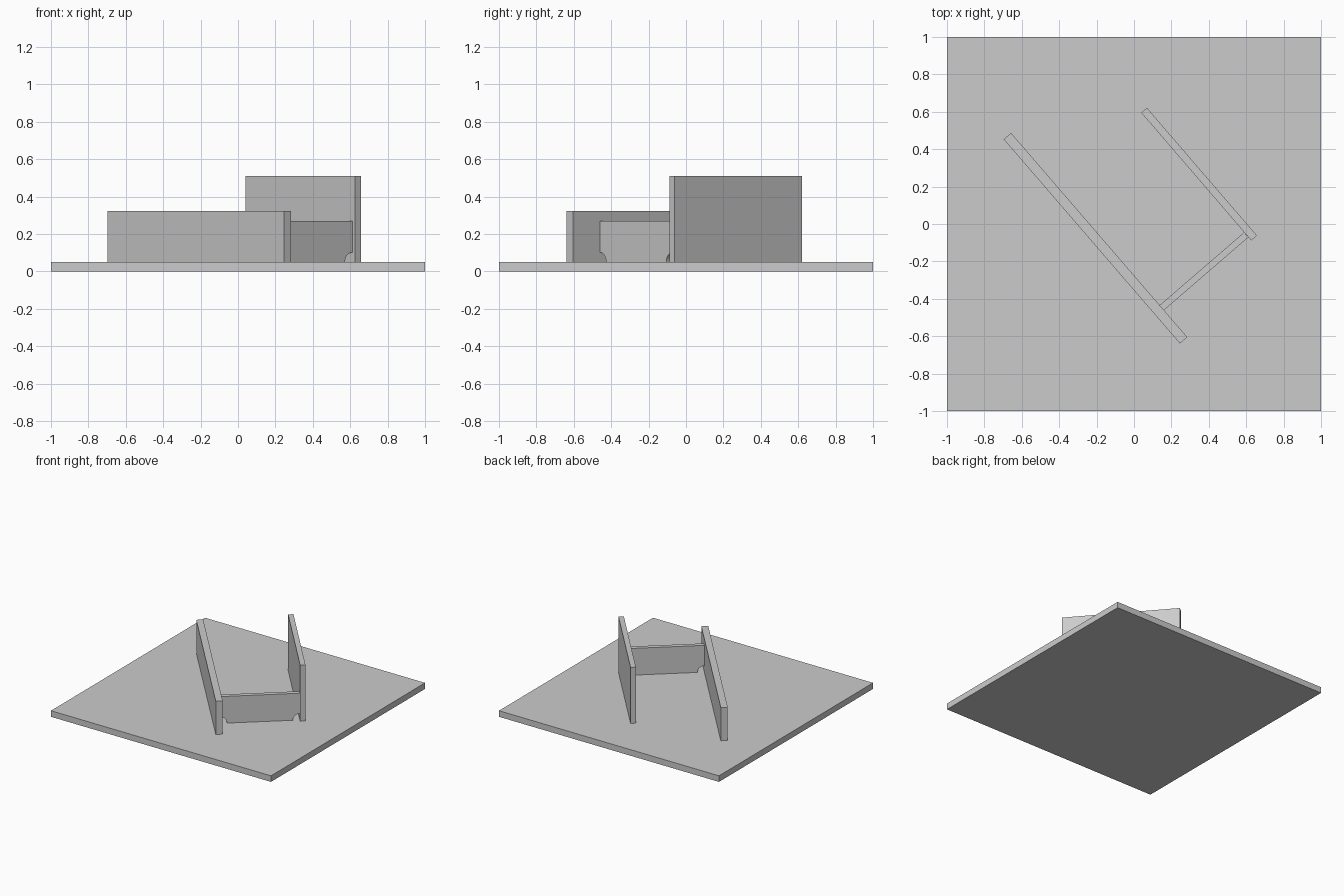
import bpy, bmesh, math
from mathutils import Matrix, Vector

cube = bpy.data.objects.get("Cube")
if cube:
    bpy.data.objects.remove(cube, do_unlink=True)

gray = bpy.data.materials.new("light gray")
gray.use_nodes = True
color = (0.6, 0.6, 0.6, 1)
gray.diffuse_color = color
gray.node_tree.nodes["Principled BSDF"].inputs["Base Color"].default_value = color

FLOOR = 0.05


def panel(name, start, end, thickness, profile):
    """Upright board from start to end; profile(length) gives its side outline."""
    a, b = Vector(start), Vector(end)
    run = b - a
    bm = bmesh.new()
    verts = [bm.verts.new((x, -thickness / 2, z)) for x, z in profile(run.length)]
    face = bm.faces.new(verts)
    new = bmesh.ops.extrude_face_region(bm, geom=[face])["geom"]
    moved = [v for v in new if isinstance(v, bmesh.types.BMVert)]
    bmesh.ops.translate(bm, verts=moved, vec=(0, thickness, 0))
    bmesh.ops.recalc_face_normals(bm, faces=bm.faces)
    mesh = bpy.data.meshes.new(name)
    bm.to_mesh(mesh)
    bm.free()
    mesh.materials.append(gray)
    obj = bpy.data.objects.new(name, mesh)
    bpy.context.collection.objects.link(obj)
    obj.matrix_world = (Matrix.Translation((a.x, a.y, FLOOR))
                        @ Matrix.Rotation(math.atan2(run.y, run.x), 4, "Z"))
    return obj


def plain(height):
    return lambda l: [(0, 0), (l, 0), (l, height), (0, height)]


def notched(height, radius, steps=8):
    """Rectangle with a quarter-round cut from each bottom corner."""
    def outline(l):
        arc = [(radius * math.cos(t), radius * math.sin(t))
               for t in (i * math.pi / 2 / steps for i in range(steps + 1))]
        right = [(l - x, z) for x, z in arc]
        left = [(x, z) for x, z in reversed(arc)]
        return left + right + [(l, height), (0, height)]
    return outline


# Square base slab
bpy.ops.mesh.primitive_cube_add(size=1, location=(0, 0, FLOOR / 2))
base = bpy.context.object
base.name = "base_slab"
base.scale = (2, 2, FLOOR)
base.data.materials.append(gray)

# Two parallel walls and the notched board joining them
panel("long_low_wall", (-0.677, 0.47), (0.265, -0.622), 0.052, plain(0.273))
panel("short_tall_wall", (0.054, 0.608), (0.642, -0.075), 0.04, plain(0.46))
panel("cross_board", (0.148, -0.448), (0.6, -0.058), 0.035, notched(0.22, 0.052))
